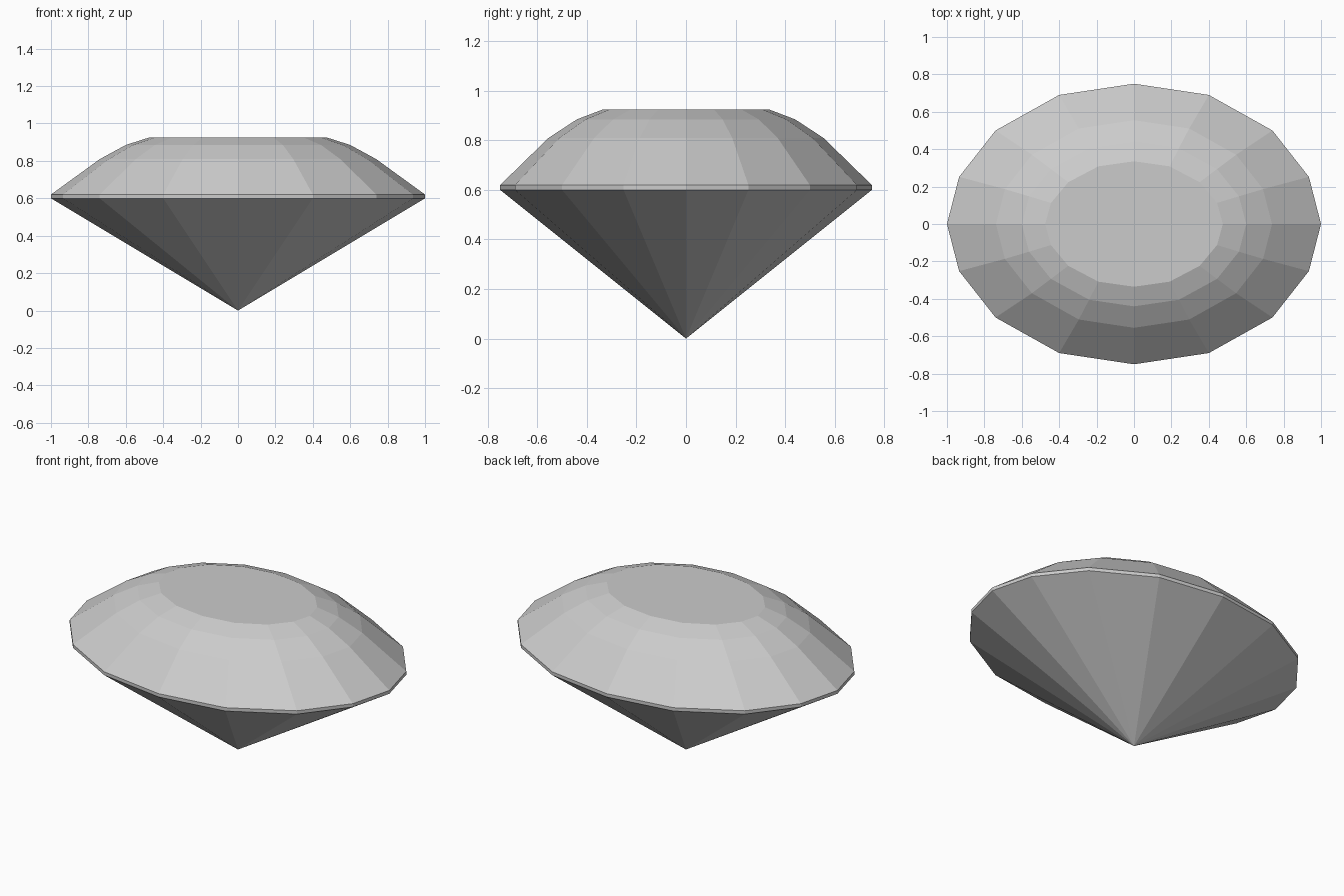
import bpy, bmesh

if "Cube" in bpy.data.objects:
    bpy.data.objects.remove(bpy.data.objects["Cube"])

# Quarter of the 16-sided oval girdle outline, mirrored to a full ring
quarter = [(1, 0), (0.935, 0.252), (0.74, 0.5), (0.4, 0.69), (0, 0.75)]
left = [(-x, y) for x, y in reversed(quarter[:-1])]
half = quarter + left
outline = half + [(-x, -y) for x, y in half[1:-1]]

# Levels above the point: x scale, y scale, height
levels = [
    (1.0, 1.0, 0.60),      # girdle bottom
    (1.0, 1.0, 0.62),      # girdle top
    (0.738, 0.74, 0.81),   # lower crown
    (0.60, 0.587, 0.885),  # upper crown
    (0.475, 0.447, 0.925), # table
]

bm = bmesh.new()
rings = [[bm.verts.new((x * sx, y * sy, z)) for x, y in outline]
         for sx, sy, z in levels]
n = len(outline)

# Girdle and crown facets
for low, high in zip(rings, rings[1:]):
    for i in range(n):
        j = (i + 1) % n
        bm.faces.new((low[i], low[j], high[j], high[i]))

# Flat table and pointed pavilion
bm.faces.new(rings[-1])
tip = bm.verts.new((0, 0, 0))
for i in range(n):
    bm.faces.new((tip, rings[0][(i + 1) % n], rings[0][i]))

bmesh.ops.recalc_face_normals(bm, faces=bm.faces)
mesh = bpy.data.meshes.new("oval_gem")
bm.to_mesh(mesh)
bm.free()
gem = bpy.data.objects.new("oval_gem", mesh)
bpy.context.collection.objects.link(gem)
